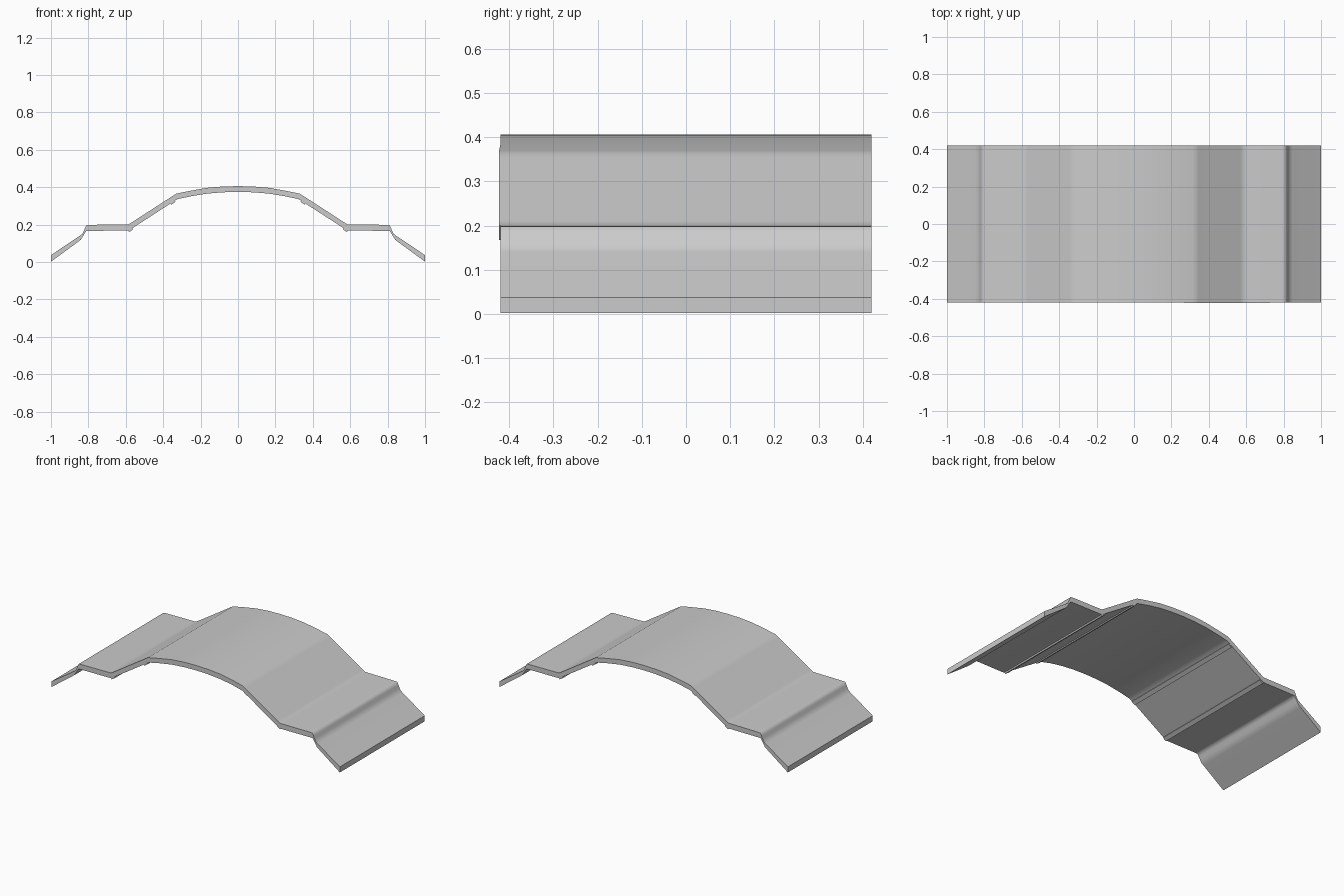
import bpy, bmesh, math
from mathutils import Matrix, Vector

if "Cube" in bpy.data.objects:
    bpy.data.objects.remove(bpy.data.objects["Cube"])

grey = bpy.data.materials.new("light grey")
grey.use_nodes = True
grey.diffuse_color = (0.6, 0.6, 0.6, 1)
grey.node_tree.nodes["Principled BSDF"].inputs["Base Color"].default_value = (0.6, 0.6, 0.6, 1)

HALF = 0.42
# Half profiles from the crown outwards, as (x, z)
TOP = [(0, .406), (.08, .404), (.165, .397), (.25, .382), (.33, .366),
       (.585, .201), (.81, .199), (.832, .150), (1, .037)]
UNDER = [(0, .375), (.08, .373), (.165, .366), (.25, .352), (.325, .336),
         (.585, .168), (.812, .167), (.84, .119), (1, .002)]


def soften(line, r=0.018):
    """Replace each outer bend by three points that round it slightly."""
    pts = [Vector(p) for p in line]
    out = pts[:4]
    for a, b, c in zip(pts[3:], pts[4:], pts[5:]):
        p = b + (a - b).normalized() * r
        q = b + (c - b).normalized() * r
        out += [p, b * 0.85 + (p + q) * 0.075, q]
    return out + [pts[-1]]


def mirrored(line):
    half = soften(line)
    return [Vector((-p.x, p.y)) for p in reversed(half[1:])] + half


def finish(bm, name):
    bmesh.ops.recalc_face_normals(bm, faces=bm.faces[:])
    mesh = bpy.data.meshes.new(name)
    bm.to_mesh(mesh)
    bm.free()
    mesh.materials.append(grey)
    obj = bpy.data.objects.new(name, mesh)
    bpy.context.collection.objects.link(obj)
    return obj


# Arched panel: a bent sheet with smooth faces and crisp rims
bm = bmesh.new()
rows = []
for line in (mirrored(TOP), mirrored(UNDER)):
    for y in (-HALF, HALF):
        row = []
        for p in line:
            bulge = 0.003 if y < 0 and 0.3 < p.x < 0.7 else 0
            row.append(bm.verts.new((p.x, y - bulge, p.y)))
        rows.append(row)
top_front, top_back, under_front, under_back = rows
for a, b, smooth in ((top_front, top_back, True), (under_front, under_back, True),
                     (top_front, under_front, False), (top_back, under_back, False)):
    for i in range(len(a) - 1):
        bm.faces.new((a[i], a[i + 1], b[i + 1], b[i])).smooth = smooth
for i in (0, -1):
    bm.faces.new((top_front[i], top_back[i], under_back[i], under_front[i]))
for e in bm.edges:
    if not all(f.smooth for f in e.link_faces):
        e.smooth = False
finish(bm, "arched_panel")

# Thin stiffening ribs under the bends of each slope
slope = math.atan2(.168 - .336, .585 - .325)
for side, label in ((1, "left"), (-1, "right")):
    for x, z, part in ((.348, .319, "upper"), (.574, .172, "lower")):
        bm = bmesh.new()
        place = (Matrix.Translation((side * x, 0, z))
                 @ Matrix.Rotation(-slope * side, 4, "Y")
                 @ Matrix.Diagonal((.026, 2 * HALF - .004, .01, 1)))
        bmesh.ops.create_cube(bm, size=1, matrix=place)
        finish(bm, f"{label}_{part}_rib")
